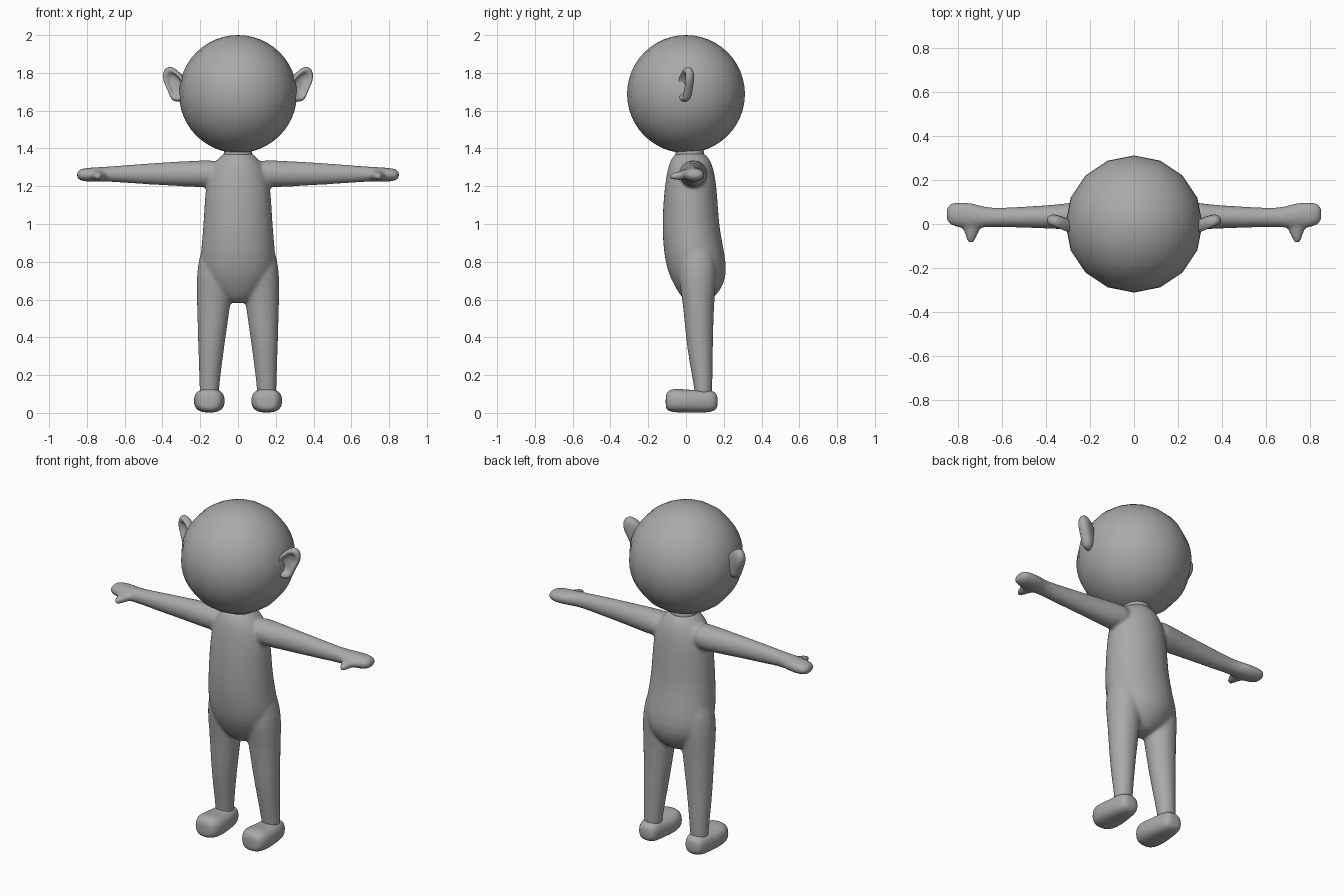
import bpy, bmesh, math
from mathutils import Vector, Matrix

if "Cube" in bpy.data.objects:
    bpy.data.objects.remove(bpy.data.objects["Cube"])

# One plain clay colour
clay = bpy.data.materials.new("clay_grey")
clay.use_nodes = True
clay.diffuse_color = (0.4, 0.4, 0.4, 1)
clay.node_tree.nodes["Principled BSDF"].inputs["Base Color"].default_value = (0.4, 0.4, 0.4, 1)


def ring(u, v, ru, rv, sides, power):
    """Superellipse points around (u, v)."""
    pts = []
    for i in range(sides):
        a = math.tau * i / sides
        c, s = math.cos(a), math.sin(a)
        pts.append((u + ru * math.copysign(abs(c) ** (2 / power), c),
                    v + rv * math.copysign(abs(s) ** (2 / power), s)))
    return pts


def skin(bm, loops):
    """Bridge closed loops of points and cap both ends."""
    rows = [[bm.verts.new(p) for p in loop] for loop in loops]
    n = len(rows[0])
    faces = [bm.faces.new(rows[0]), bm.faces.new(rows[-1])]
    for a, b in zip(rows, rows[1:]):
        for i in range(n):
            j = (i + 1) % n
            faces.append(bm.faces.new((a[i], a[j], b[j], b[i])))
    bmesh.ops.recalc_face_normals(bm, faces=faces)


def loft(bm, axis, sections, side=1, sides=20, power=2):
    """Sections: position, then (low, high) extents on the other two axes."""
    loops = []
    for t, u0, u1, v0, v1 in sections:
        pts = ring((u0 + u1) / 2, (v0 + v1) / 2, (u1 - u0) / 2, (v1 - v0) / 2, sides, power)
        order = {"x": lambda u, v: (t, u, v), "y": lambda u, v: (u, t, v),
                 "z": lambda u, v: (u, v, t)}[axis]
        loop = [Vector(order(u, v)) for u, v in pts]
        for p in loop:
            p.x *= side
        loops.append(loop)
    skin(bm, loops)


def finish(name, bm):
    mesh = bpy.data.meshes.new(name)
    bm.to_mesh(mesh)
    bm.free()
    mesh.materials.append(clay)
    mesh.shade_smooth()
    obj = bpy.data.objects.new(name, mesh)
    bpy.context.collection.objects.link(obj)
    return obj


def subdivide(obj, levels=1):
    mod = obj.modifiers.new("round", "SUBSURF")
    mod.levels = mod.render_levels = levels


# Head
bm = bmesh.new()
bmesh.ops.create_uvsphere(bm, u_segments=16, v_segments=24, radius=0.312)
bmesh.ops.translate(bm, verts=bm.verts, vec=(0, 0, 1.688))
finish("head", bm)

# Neck, inside the head at its top
bm = bmesh.new()
loft(bm, "z", [(1.32, -.085, .085, -.065, .105), (1.37, -.075, .075, -.055, .095),
               (1.44, -.075, .075, -.055, .095)])
subdivide(finish("neck", bm))

# Torso, arms and legs blended into one skin
torso = [(z, -w, w, front, back) for z, w, front, back in (
    (1.385, .065, -.045, .085), (1.36, .09, -.07, .115), (1.32, .135, -.092, .14),
    (1.25, .165, -.107, .157), (1.15, .178, -.12, .168), (1.0, .185, -.128, .176),
    (.9, .195, -.124, .195), (.8, .203, -.112, .214), (.72, .19, -.088, .216),
    (.65, .145, -.05, .185), (.6, .085, -.015, .14), (.58, .035, .02, .1))]
arm = [(.08, -.045, .125, 1.195, 1.345), (.2, -.035, .11, 1.192, 1.337),
       (.35, -.022, .088, 1.202, 1.33), (.5, -.018, .08, 1.21, 1.32),
       (.66, -.012, .07, 1.222, 1.307), (.71, -.02, .09, 1.224, 1.303),
       (.77, -.022, .102, 1.222, 1.3), (.82, -.012, .1, 1.225, 1.296),
       (.845, 0, .09, 1.235, 1.287), (.853, .02, .07, 1.248, 1.272)]
thumb = [(.03, .69, .79, 1.235, 1.285), (-.01, .69, .785, 1.23, 1.285),
         (-.04, .708, .77, 1.232, 1.28), (-.07, .722, .762, 1.234, 1.27),
         (-.09, .73, .755, 1.24, 1.265)]
leg = [(.92, .06, .18, -.03, .13), (.82, .03, .207, -.04, .16),
       (.72, .025, .222, -.045, .165), (.6, .035, .219, -.018, .15),
       (.4, .065, .213, -.003, .144), (.25, .085, .208, .02, .142),
       (.13, .1, .204, .044, .14), (.07, .1, .204, .044, .14)]
bm = bmesh.new()
loft(bm, "z", torso)
for side in (1, -1):
    loft(bm, "x", arm, side)
    loft(bm, "y", thumb, side)
    loft(bm, "z", leg, side)
body = finish("body", bm)
subdivide(body)
remesh = body.modifiers.new("blend", "REMESH")
remesh.mode = "VOXEL"
remesh.voxel_size = 0.01
remesh.use_smooth_shade = True
soften = body.modifiers.new("soften", "SMOOTH")
soften.factor = 0.5
soften.iterations = 6

# Feet and ears, one per side
foot = [(-.108, .12, .19, .03, .09), (-.098, .092, .215, .01, .118),
        (-.06, .07, .234, .001, .132), (0, .068, .236, .001, .124),
        (.06, .078, .228, .001, .122), (.12, .088, .218, .001, .125),
        (.155, .1, .206, .012, .112), (.168, .125, .18, .035, .085)]
outline = [(.01, -.088), (.035, -.075), (.05, -.03), (.073, .01), (.082, .055), (.062, .092),
           (.025, .09), (-.005, .065), (-.035, .04), (-.05, -.01), (-.05, -.06), (-.025, -.088)]
profile = [(.4, .028), (.8, .024), (1.03, .008), (1.06, -.012), (.92, -.03),
           (.72, -.026), (.58, -.006), (.25, 0)]
for side, label in ((1, "left"), (-1, "right")):
    bm = bmesh.new()
    loft(bm, "y", foot, side, 16, 2.6)
    subdivide(finish(label + "_foot", bm), 2)

    bm = bmesh.new()
    turn = Matrix.Rotation(math.radians(22), 3, "Z")
    loops = []
    for scale, depth in profile:
        loop = [turn @ Vector((x * scale, depth, z * scale)) + Vector((.318, 0, 1.738))
                for x, z in outline]
        loops.append([Vector((p.x * side, p.y, p.z)) for p in loop])
    skin(bm, loops)
    subdivide(finish(label + "_ear", bm), 2)
